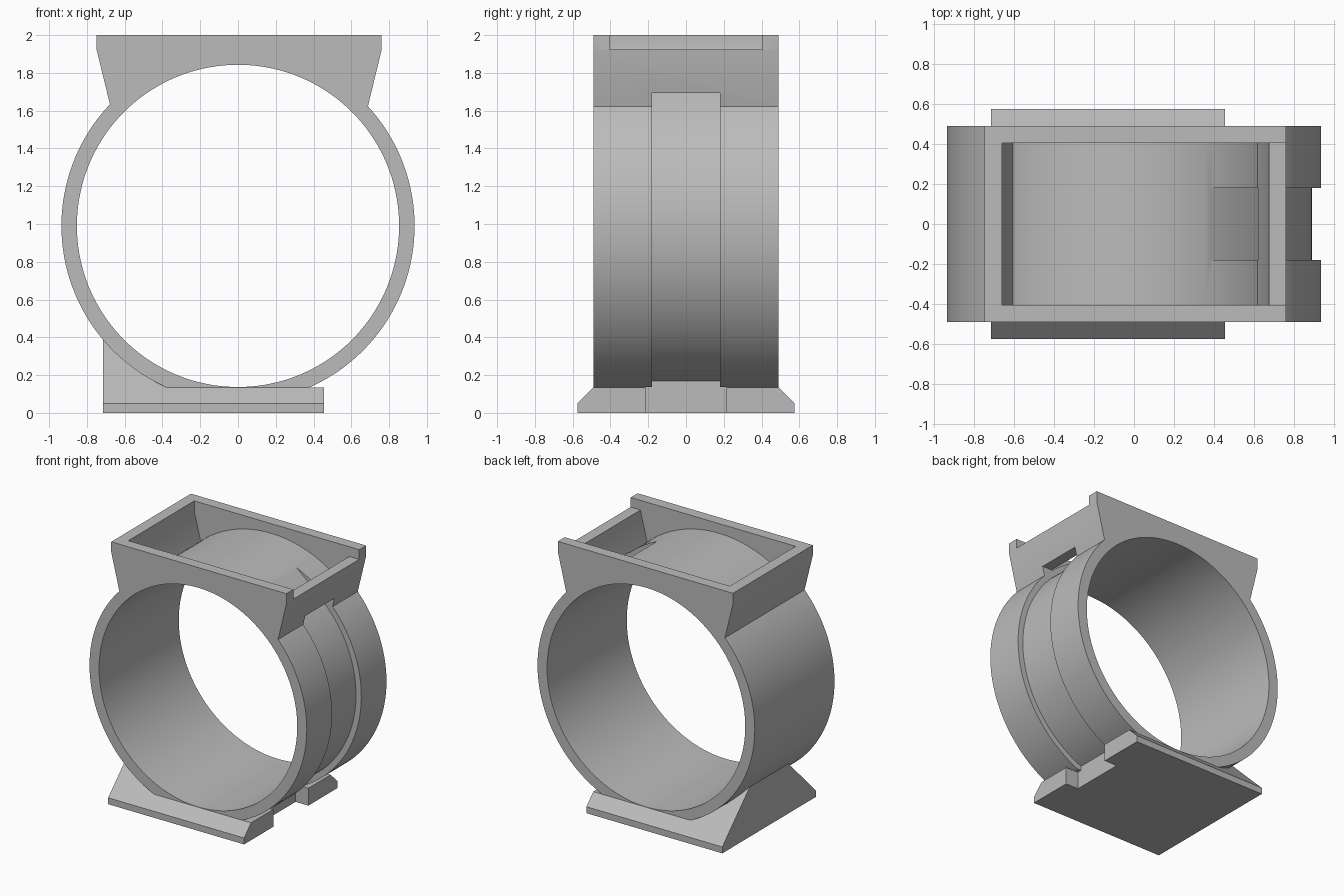
import bpy, bmesh, math

cube = bpy.data.objects.get("Cube")
if cube:
    bpy.data.objects.remove(cube, do_unlink=True)

grey = bpy.data.materials.new("plain_grey")
grey.use_nodes = True
grey.diffuse_color = (0.5, 0.5, 0.5, 1)
grey.node_tree.nodes["Principled BSDF"].inputs["Base Color"].default_value = (0.5, 0.5, 0.5, 1)

CENTRE_Z, BORE, OUTER, FLOOR = 0.99, 0.853, 0.935, 0.89
HALF_DEPTH = 0.49


def prism(name, profile, start, end, axis="Y"):
    """Extrude an (across, z) profile from start to end along the X or Y axis."""
    def place(a, z, t):
        return (a, t, z) if axis == "Y" else (t, a, z)
    bm = bmesh.new()
    rings = [[bm.verts.new(place(a, z, t)) for a, z in profile] for t in (start, end)]
    bm.faces.new(rings[0])
    bm.faces.new(rings[1])
    n = len(profile)
    for i in range(n):
        j = (i + 1) % n
        bm.faces.new((rings[0][i], rings[0][j], rings[1][j], rings[1][i]))
    bmesh.ops.recalc_face_normals(bm, faces=bm.faces)
    mesh = bpy.data.meshes.new(name)
    bm.to_mesh(mesh)
    bm.free()
    mesh.materials.append(grey)
    obj = bpy.data.objects.new(name, mesh)
    bpy.context.collection.objects.link(obj)
    return obj


def arc(radius, first, last, steps):
    angles = [math.radians(first + (last - first) * i / steps) for i in range(steps + 1)]
    return [(radius * math.cos(a), CENTRE_Z + radius * math.sin(a)) for a in angles]


def rect(a0, a1, z0, z1):
    return [(a0, z0), (a1, z0), (a1, z1), (a0, z1)]


def combine(target, tool, operation):
    """Apply a boolean and remove the tool."""
    mod = target.modifiers.new("boolean", "BOOLEAN")
    mod.operation, mod.solver, mod.object = operation, "EXACT", tool
    with bpy.context.temp_override(object=target, active_object=target):
        bpy.ops.object.modifier_apply(modifier=mod.name)
    bpy.data.objects.remove(tool, do_unlink=True)


# Top frame: flared block with an open tray
body = prism("strap_ring_bracket", [
    (-0.748, 2), (0.76, 2), (0.76, 1.92), (0.687, 1.62),
    (0.5, 1.4), (-0.5, 1.4), (-0.677, 1.63), (-0.748, 1.92)], -HALF_DEPTH, HALF_DEPTH)
tray = prism("tray_cutter", [
    (-0.66, 2.1), (0.675, 2.1), (0.675, 1.92), (0.595, 1.6),
    (0.4, 1.3), (-0.4, 1.3), (-0.58, 1.6), (-0.66, 1.92)], -0.405, 0.405)
combine(body, tray, "DIFFERENCE")
combine(body, prism("frame_notch", rect(0.6, 0.9, 1.925, 2.1), -0.405, 0.405), "DIFFERENCE")

# Ring
ring = prism("ring", arc(OUTER, 0, 360, 144)[:-1], -HALF_DEPTH, HALF_DEPTH)
combine(body, ring, "UNION")

# Strap groove round one side, passing under the frame wall
groove = ([(0.38, CENTRE_Z + math.sqrt(OUTER ** 2 - 0.38 ** 2))]
          + arc(FLOOR, 48, -67.2, 52)
          + [(0.345, 0.135), (1.1, 0.135), (1.1, 1.69), (0.62, 1.695), (0.6, 1.78), (0.38, 1.92)])
combine(body, prism("groove_cutter", groove, -0.18, 0.18), "DIFFERENCE")


# Base plate and wedge support with sloping sides
def sloped(top):
    y = 0.575 - (top - 0.05)
    return [(-0.575, 0), (0.575, 0), (0.575, 0.05), (y, top), (-y, top), (-0.575, 0.05)]


base = prism("base_plate", sloped(0.135), -0.715, 0.455, "X")
combine(base, prism("support", sloped(0.5), -0.715, -0.1, "X"), "UNION")
combine(body, base, "UNION")
combine(body, prism("base_notch", rect(0.345, 0.6, -0.1, 0.136), -0.215, 0.215), "DIFFERENCE")

# Bore
bore = prism("bore_cutter", arc(BORE, 0, 360, 144)[:-1], -1, 1)
combine(body, bore, "DIFFERENCE")

# Smooth curved walls, sharp edges elsewhere
bpy.ops.object.select_all(action="DESELECT")
body.select_set(True)
bpy.context.view_layer.objects.active = body
bpy.ops.object.shade_smooth_by_angle(angle=math.radians(20))
